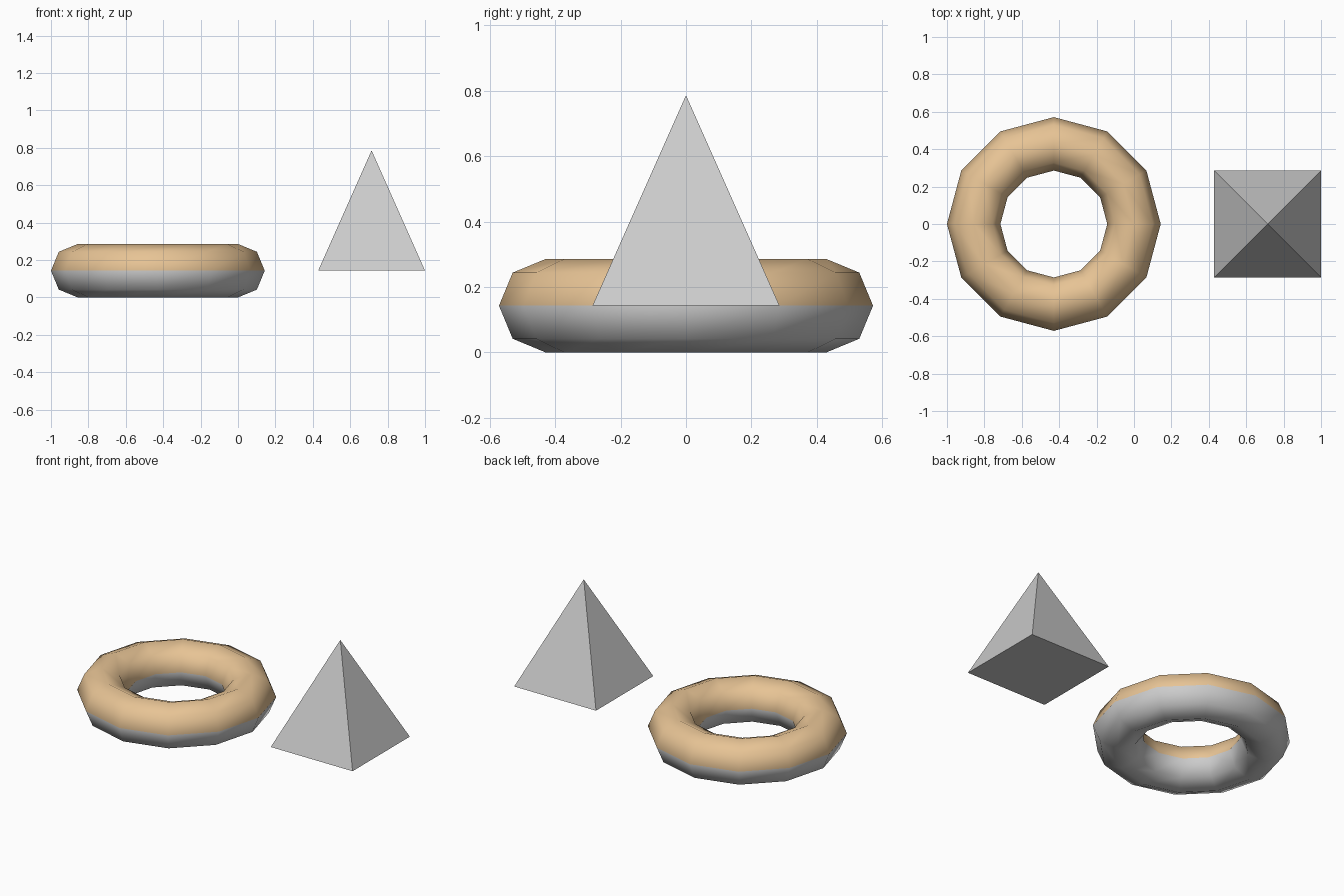
import bpy, math

if "Cube" in bpy.data.objects:
    bpy.data.objects.remove(bpy.data.objects["Cube"])

U = 1 / 7  # model unit: the longest side spans 14 of these

# ring: low-poly smooth torus, upper half coloured
bpy.ops.mesh.primitive_torus_add(
    major_segments=12, minor_segments=8,
    major_radius=3 * U, minor_radius=U, location=(-3 * U, 0, U))
ring = bpy.context.object
ring.name = "ring"
bpy.ops.object.shade_smooth()

grey = bpy.data.materials.new("ring_lower")
grey.diffuse_color = (0.8, 0.8, 0.8, 1)
grey.use_nodes = True
grey.node_tree.nodes["Principled BSDF"].inputs["Base Color"].default_value = grey.diffuse_color
tan = bpy.data.materials.new("ring_upper")
tan.diffuse_color = (0.8, 0.55, 0.3, 1)
tan.use_nodes = True
tan.node_tree.nodes["Principled BSDF"].inputs["Base Color"].default_value = tan.diffuse_color
ring.data.materials.append(grey)
ring.data.materials.append(tan)
for face in ring.data.polygons:
    face.material_index = 1 if face.center.z > 0 else 0

# pyramid: four-sided cone, base level with the middle of the ring
side, height = 4 * U, 4.5 * U
bpy.ops.mesh.primitive_cone_add(
    vertices=4, radius1=side / math.sqrt(2), radius2=0, depth=height,
    location=(5 * U, 0, U + height / 2), rotation=(0, 0, math.pi / 4))
bpy.context.object.name = "pyramid"
